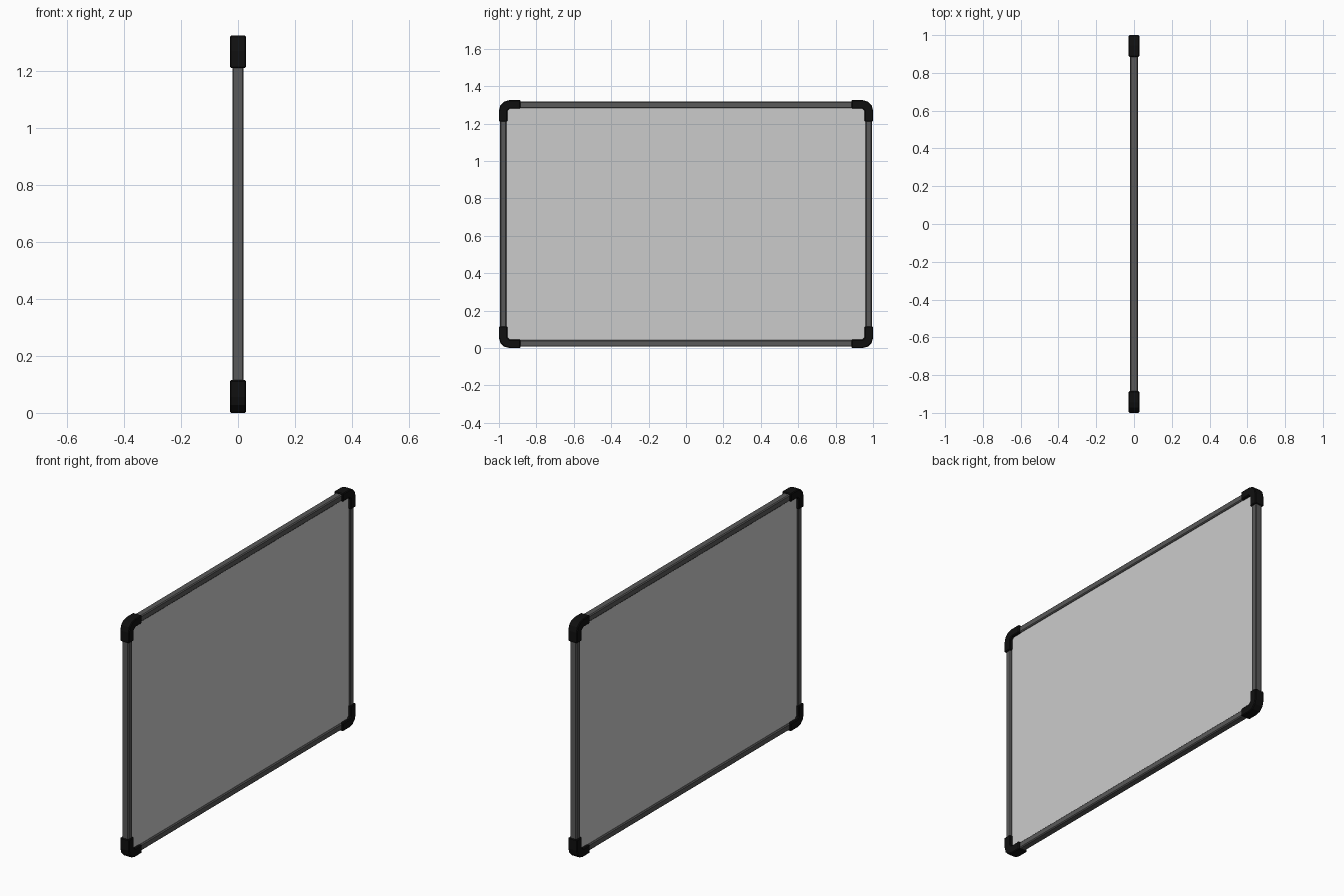
import bpy, bmesh, math

if "Cube" in bpy.data.objects:
    bpy.data.objects.remove(bpy.data.objects["Cube"])

H = 1.325          # total height
CZ = H / 2


def material(name, v):
    m = bpy.data.materials.new(name)
    m.diffuse_color = (v, v, v, 1)
    m.use_nodes = True
    m.node_tree.nodes["Principled BSDF"].inputs["Base Color"].default_value = m.diffuse_color
    return m


PANEL = material("panel_grey", 0.6)
FRAME = material("frame_grey", 0.1)
BLACK = material("corner_black", 0.005)


def finish(name, bm, mat, bevel=0.0):
    bmesh.ops.recalc_face_normals(bm, faces=bm.faces)
    me = bpy.data.meshes.new(name)
    bm.to_mesh(me)
    bm.free()
    me.materials.append(mat)
    ob = bpy.data.objects.new(name, me)
    bpy.context.collection.objects.link(ob)
    if bevel:
        b = ob.modifiers.new("bevel", 'BEVEL')
        b.width = bevel
        b.segments = 1
        b.limit_method = 'ANGLE'
        b.angle_limit = math.radians(50)
    return ob


def box(name, size, loc, mat, bevel=0.0):
    bm = bmesh.new()
    bmesh.ops.create_cube(bm, size=1)
    for v in bm.verts:
        v.co = [c * s + l for c, s, l in zip(v.co, size, loc)]
    return finish(name, bm, mat, bevel)


# thin board surface
box("board_panel", (0.024, 1.95, H - 0.05), (0, 0, CZ), PANEL)

# frame rails, with their ends hidden in the corner caps
W = 0.036
for s, side in ((-1, "front"), (1, "back")):
    box(f"{side}_rail", (0.04, W, H - 0.12), (0, s * (0.995 - W / 2), CZ), FRAME, 0.005)
for s, side in ((-1, "bottom"), (1, "top")):
    box(f"{side}_rail", (0.04, 1.88, W), (0, 0, CZ + s * (CZ - 0.007 - W / 2)), FRAME, 0.005)

# rounded L-shaped corner caps
ARM, T, R, HALF = 0.115, 0.045, 0.055, 0.028
profile = [(0, ARM)]
for i in range(4):
    a = math.radians(30 * i)
    profile.append((R - R * math.cos(a), R - R * math.sin(a)))
profile += [(ARM, 0), (ARM, T), (T + 0.012, T), (T, T + 0.012), (T, ARM)]

for sy, yname in ((-1, "front"), (1, "back")):
    for sz, zname in ((-1, "bottom"), (1, "top")):
        bm = bmesh.new()
        vs = [bm.verts.new((-HALF, sy * (1 - u), CZ + sz * (CZ - w))) for u, w in profile]
        face = bm.faces.new(vs)
        ext = bmesh.ops.extrude_face_region(bm, geom=[face])
        for v in ext["geom"]:
            if isinstance(v, bmesh.types.BMVert):
                v.co.x = HALF
        finish(f"{zname}_{yname}_corner_cap", bm, BLACK, 0.004)
